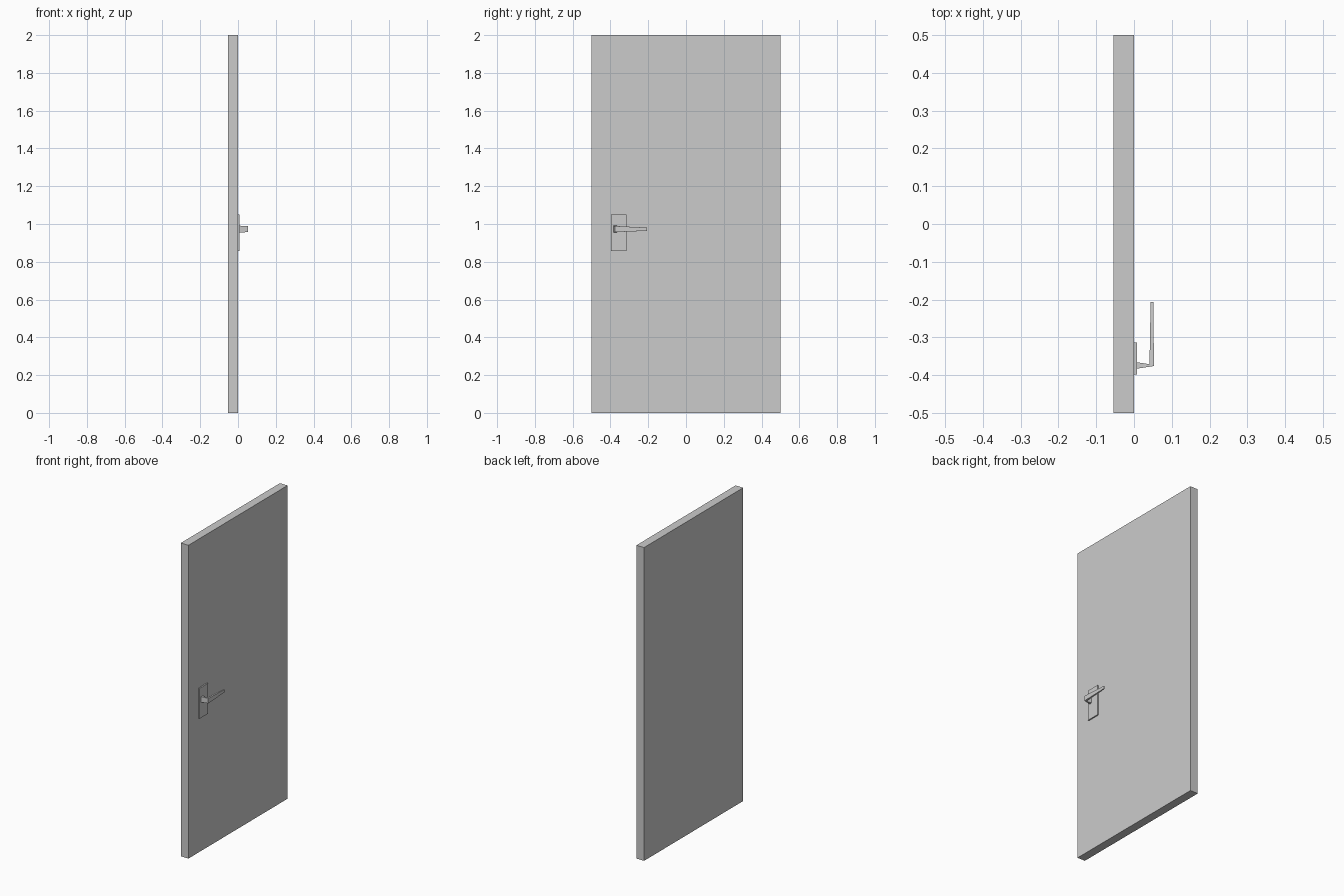
import bpy, bmesh

if "Cube" in bpy.data.objects:
    bpy.data.objects.remove(bpy.data.objects["Cube"])


def box(name, lo, hi):
    bpy.ops.mesh.primitive_cube_add(size=1, location=[(a + b) / 2 for a, b in zip(lo, hi)])
    ob = bpy.context.object
    ob.name = name
    ob.scale = [b - a for a, b in zip(lo, hi)]
    bpy.ops.object.transform_apply(location=False, rotation=False, scale=True)
    return ob


def loft(name, sections):
    """Skin rectangular sections; each is two plan points and a z range."""
    bm = bmesh.new()
    rings = []
    for p, q, z0, z1 in sections:
        rings.append([bm.verts.new(c) for c in ((*p, z0), (*q, z0), (*q, z1), (*p, z1))])
    for a, b in zip(rings, rings[1:]):
        for i in range(4):
            j = (i + 1) % 4
            bm.faces.new((a[i], a[j], b[j], b[i]))
    bm.faces.new(rings[0])
    bm.faces.new(rings[-1])
    bmesh.ops.recalc_face_normals(bm, faces=bm.faces)
    me = bpy.data.meshes.new(name)
    bm.to_mesh(me)
    bm.free()
    ob = bpy.data.objects.new(name, me)
    bpy.context.collection.objects.link(ob)
    return ob


# Door slab and the handle's backing plate
box("door_panel", (-0.054, -0.5, 0), (0, 0.5, 2))
box("handle_plate", (0, -0.398, 0.856), (0.008, -0.314, 1.05))

# Tapered lever: shank out of the plate, mitred elbow, arm to the tip
loft("lever_handle", [
    ((0.007, -0.383), (0.007, -0.366), 0.955, 0.991),
    ((0.053, -0.376), (0.041, -0.371), 0.957, 0.989),
    ((0.051, -0.207), (0.044, -0.207), 0.964, 0.981),
])
